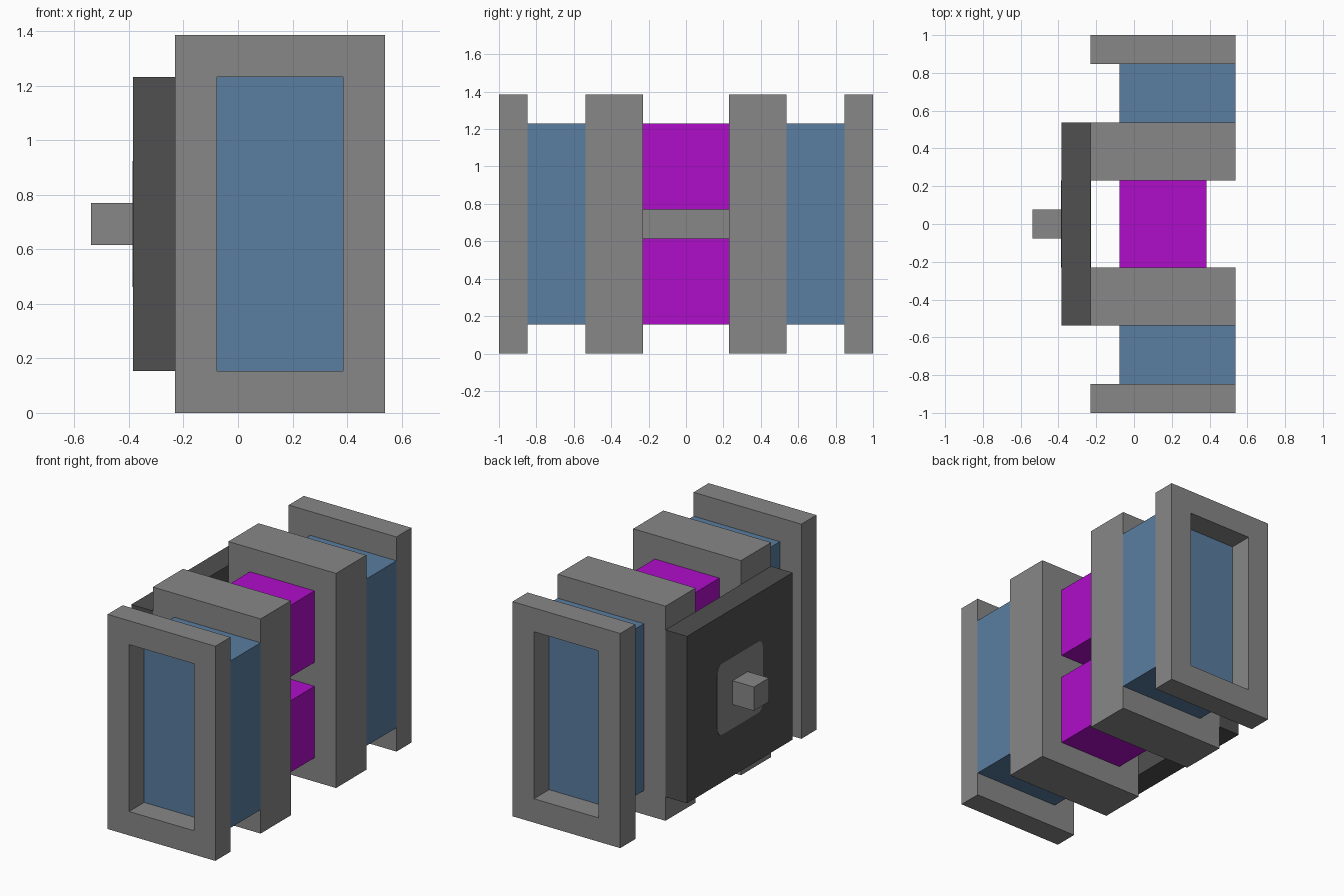
import bpy, bmesh, math

if "Cube" in bpy.data.objects:
    bpy.data.objects.remove(bpy.data.objects["Cube"])

U = 2 / 13  # model unit: everything sits on this grid


def material(name, color):
    m = bpy.data.materials.new(name)
    m.diffuse_color = (*color, 1)
    m.use_nodes = True
    m.node_tree.nodes["Principled BSDF"].inputs["Base Color"].default_value = m.diffuse_color
    return m


GREY = material("grey metal", (0.245, 0.245, 0.245))
DARK = material("dark grey", (0.08, 0.08, 0.08))
BLUE = material("blue", (0.10, 0.205, 0.35))
MAGENTA = material("magenta", (0.43, 0.004, 0.59))


def finish(name, bm, mat):
    bmesh.ops.recalc_face_normals(bm, faces=bm.faces)
    mesh = bpy.data.meshes.new(name)
    bm.to_mesh(mesh)
    bm.free()
    mesh.materials.append(mat)
    ob = bpy.data.objects.new(name, mesh)
    bpy.context.collection.objects.link(ob)
    return ob


def box(name, xr, yr, zr, mat):
    """Box from coordinate ranges given in grid units."""
    bm = bmesh.new()
    bmesh.ops.create_cube(bm, size=1)
    for v in bm.verts:
        v.co = [U * (r[0] if c < 0 else r[1]) for c, r in zip(v.co, (xr, yr, zr))]
    return finish(name, bm, mat)


def frame(name, xr, yr, zr, border, mat):
    """Rectangular frame in the x-z plane with an open middle."""
    bm = bmesh.new()

    def loop(inset, y):
        x0, x1, z0, z1 = xr[0] + inset, xr[1] - inset, zr[0] + inset, zr[1] - inset
        return [bm.verts.new((x * U, y * U, z * U))
                for x, z in ((x0, z0), (x1, z0), (x1, z1), (x0, z1))]

    loops = [loop(0, yr[0]), loop(0, yr[1]), loop(border, yr[1]), loop(border, yr[0])]
    for a, b in zip(loops, loops[1:] + loops[:1]):
        for i in range(4):
            j = (i + 1) % 4
            bm.faces.new((a[i], a[j], b[j], b[i]))
    return finish(name, bm, mat)


def rounded_plate(name, xr, half, zc, radius, mat):
    """Rounded square plug lying in the y-z plane."""
    bm = bmesh.new()
    verts = []
    for q, (sy, sz) in enumerate(((1, 1), (-1, 1), (-1, -1), (1, -1))):
        for k in range(5):
            a = math.pi / 2 * (q + k / 4)
            verts.append(bm.verts.new((xr[0],
                                       sy * (half - radius) + radius * math.cos(a),
                                       zc + sz * (half - radius) + radius * math.sin(a))))
    face = bm.faces.new(verts)
    ext = bmesh.ops.extrude_face_region(bm, geom=[face])
    for g in ext["geom"]:
        if isinstance(g, bmesh.types.BMVert):
            g.co.x = xr[1]
    return finish(name, bm, mat)


# Matching halves: end frame, blue block, thick divider
for side, s in (("front", -1), ("back", 1)):
    def span(a, b):
        return sorted((s * a, s * b))
    frame(side + "_end_frame", (-1.5, 3.5), span(5.5, 6.5), (0, 9), 1, GREY)
    box(side + "_blue_block", (-0.5, 3.5), span(3.5, 5.5), (1, 8), BLUE)
    box(side + "_divider", (-1.5, 3.5), span(1.5, 3.5), (0, 9), GREY)

# Stacked magenta cores between the dividers
for name, z in (("lower_core", 1), ("upper_core", 5)):
    box(name, (-0.5, 2.5), (-1.5, 1.5), (z, z + 3), MAGENTA)

# Connector panel on the left with its grey centre patch and knob
box("side_panel", (-2.5, -1.5), (-3.5, 3.5), (1, 8), DARK)
rounded_plate("panel_patch", (-2.5 * U - 0.002, -1.5 * U + 0.002), 1.5 * U, 4.5 * U, 0.05, GREY)
box("connector_knob", (-3.5, -2.5), (-0.5, 0.5), (4, 5), GREY)
